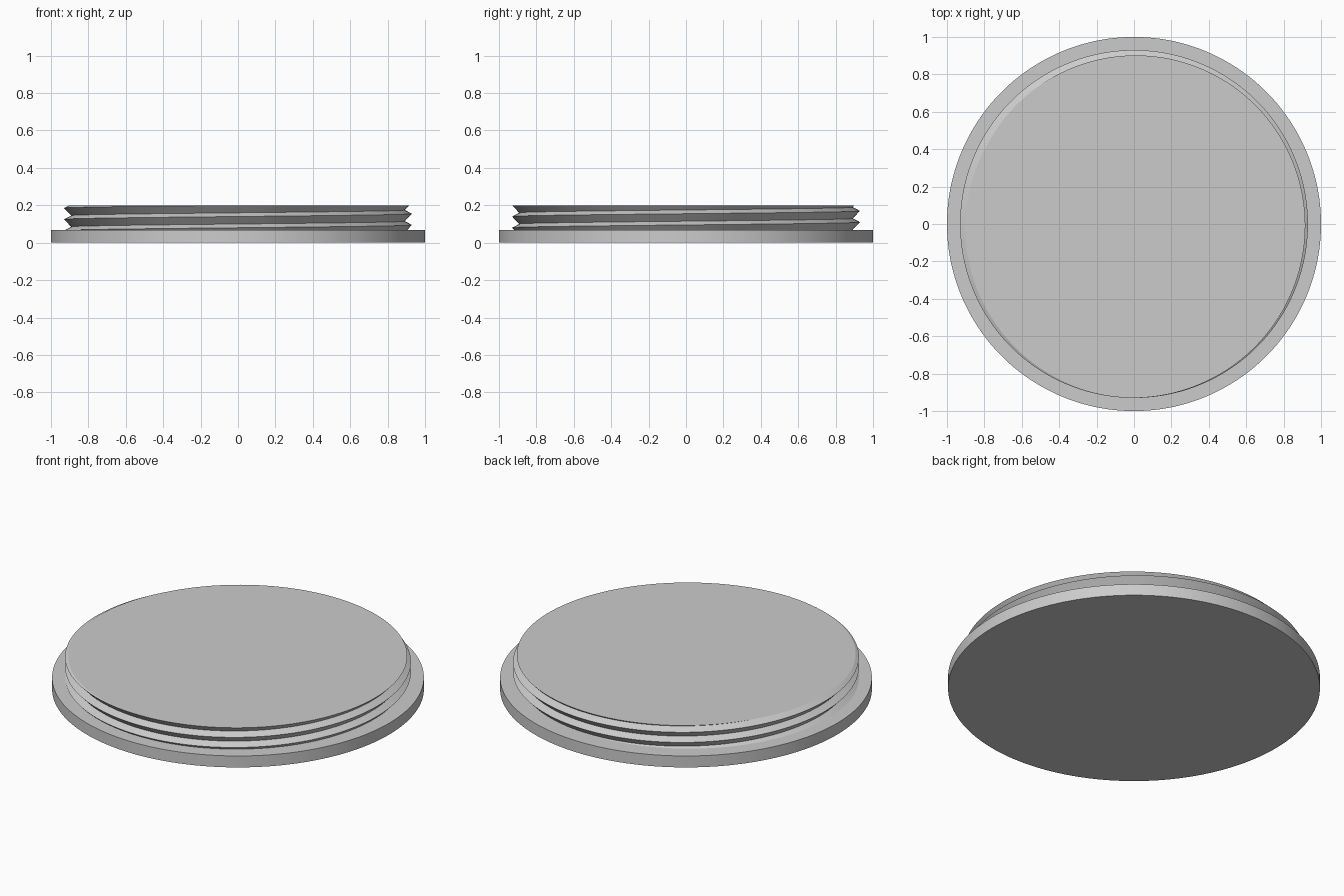
import bpy, bmesh
from math import pi, cos, sin, radians

cube = bpy.data.objects.get("Cube")
if cube:
    bpy.data.objects.remove(cube)

SEGMENTS = 180
BASE_TOP, TOP = 0.068, 0.2
CREST_R, ROOT_R = 0.93, 0.892
PITCH, UPPER_FLANK = 0.06, 0.02
TURNS = 6

grey = bpy.data.materials.new("plain grey")
grey.use_nodes = True
colour = (0.6, 0.6, 0.6, 1)
grey.diffuse_color = colour
grey.node_tree.nodes["Principled BSDF"].inputs["Base Color"].default_value = colour


def make_object(name, bm):
    bmesh.ops.recalc_face_normals(bm, faces=bm.faces)
    mesh = bpy.data.meshes.new(name)
    bm.to_mesh(mesh)
    bm.free()
    mesh.materials.append(grey)
    obj = bpy.data.objects.new(name, mesh)
    bpy.context.collection.objects.link(obj)
    bpy.ops.object.select_all(action="DESELECT")
    obj.select_set(True)
    bpy.context.view_layer.objects.active = obj
    bpy.ops.object.shade_smooth_by_angle(angle=radians(25))
    return obj


# Flat round flange
bm = bmesh.new()
bmesh.ops.create_cone(bm, cap_ends=True, segments=SEGMENTS, radius1=1, radius2=1, depth=BASE_TOP)
bmesh.ops.translate(bm, verts=bm.verts, vec=(0, 0, BASE_TOP / 2))
make_object("flange", bm)

# Right-handed screw thread: alternating crest and root rows wound in a helix
bm = bmesh.new()
columns = []
for j in range(SEGMENTS):
    angle = 2 * pi * j / SEGMENTS
    column = []
    for k in range(TURNS):
        crest_z = 0.185 + PITCH * (angle / (2 * pi) - 0.5 + k - TURNS + 2)
        for r, z in ((CREST_R, crest_z), (ROOT_R, crest_z + UPPER_FLANK)):
            column.append(bm.verts.new((r * cos(angle), r * sin(angle), z)))
    columns.append(column)
# One full turn climbs one pitch, so the last column joins the first two rows up
columns.append(columns[0][2:])
for left, right in zip(columns, columns[1:]):
    for i in range(min(len(left), len(right)) - 1):
        bm.faces.new((left[i], right[i], right[i + 1], left[i + 1]))

# Trim the thread flat at both ends and cap it
for height, direction in ((TOP, 1), (BASE_TOP - 0.01, -1)):
    cut = bmesh.ops.bisect_plane(
        bm, geom=bm.verts[:] + bm.edges[:] + bm.faces[:],
        plane_co=(0, 0, height), plane_no=(0, 0, direction), clear_outer=True)
    rim = [e for e in cut["geom_cut"] if isinstance(e, bmesh.types.BMEdge)]
    bmesh.ops.edgeloop_fill(bm, edges=rim)
make_object("threaded_plug", bm)
